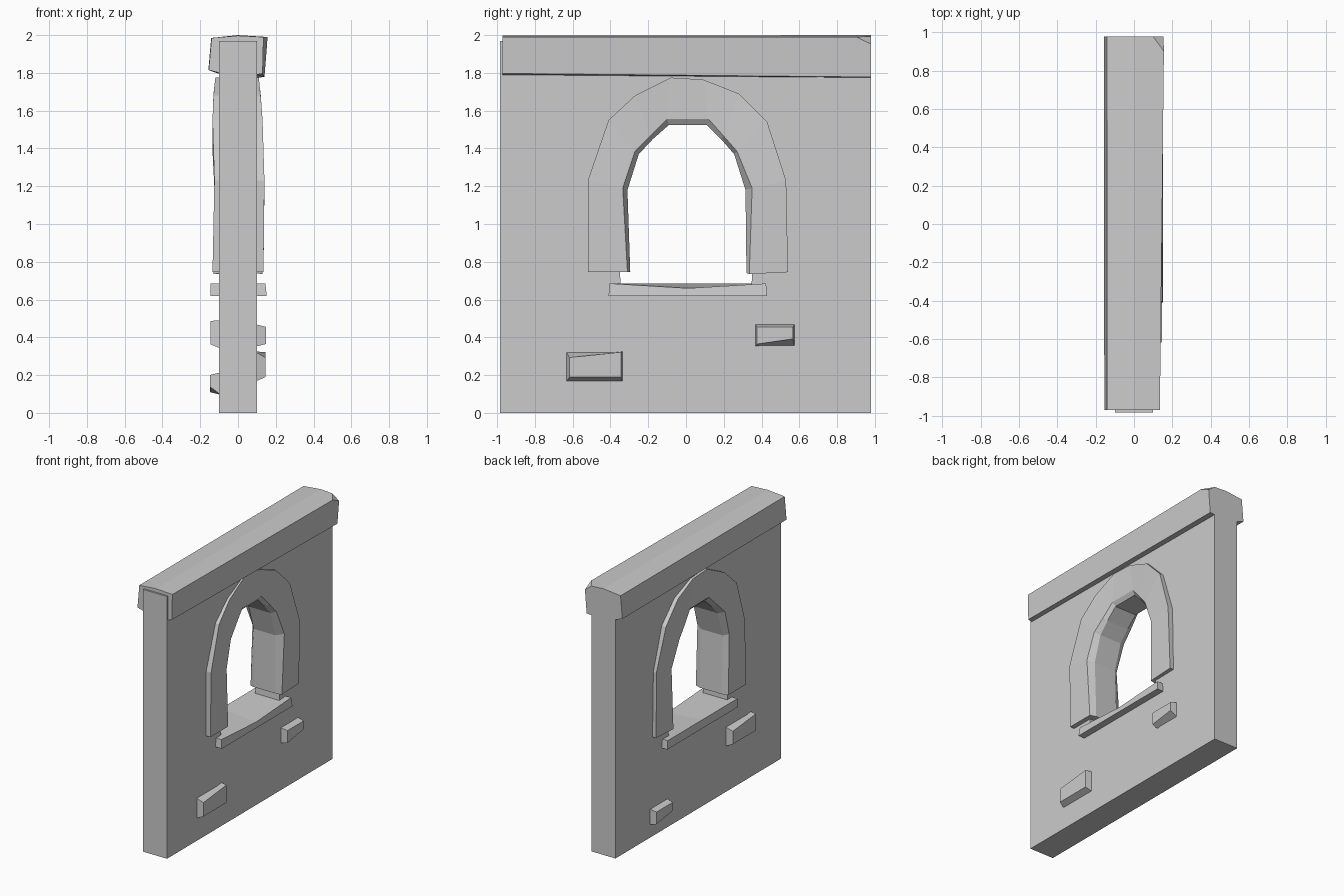
import bpy, bmesh
from mathutils import Vector

if "Cube" in bpy.data.objects:
    bpy.data.objects.remove(bpy.data.objects["Cube"])


def finish(name, bm):
    bmesh.ops.recalc_face_normals(bm, faces=bm.faces)
    mesh = bpy.data.meshes.new(name)
    bm.to_mesh(mesh)
    bm.free()
    ob = bpy.data.objects.new(name, mesh)
    bpy.context.collection.objects.link(ob)
    return ob


def loft(rings):
    """Skin a row of closed cross-sections and cap both ends."""
    bm = bmesh.new()
    rows = [[bm.verts.new(p) for p in ring] for ring in rings]
    n = len(rows[0])
    for a, b in zip(rows, rows[1:]):
        for i in range(n):
            j = (i + 1) % n
            bm.faces.new((a[i], a[j], b[j], b[i]))
    bm.faces.new(rows[0])
    bm.faces.new(rows[-1])
    return bm


def slab(outline, x0, x1):
    """Extrude a (y, z) outline along x."""
    return loft([[(x, y, z) for y, z in outline] for x in (x0, x1)])


# Wall panel with the window opening cut out
wall = finish("wall", slab([(-.985, 0), (.98, 0), (.98, 1.97), (-.985, 1.97)], -.1, .1))
opening = [(-.345, .65), (-.37, 1.2), (-.3, 1.42), (-.12, 1.6),
           (.12, 1.6), (.3, 1.42), (.38, 1.2), (.345, .65)]
cutter = finish("opening_cutter", slab(opening, -.3, .3))
cutter.hide_render = True
mod = wall.modifiers.new("opening", 'BOOLEAN')
mod.operation = 'DIFFERENCE'
mod.solver = 'EXACT'
mod.object = cutter
bpy.context.view_layer.objects.active = wall
bpy.ops.object.modifier_apply(modifier=mod.name)
bpy.data.objects.remove(cutter)

# Stone arch: outer edge, inner edge, reveal, depth on each side
stations = [
    ((-.52, .745), (-.31, .745), (-.295, .745), .135, .135),
    ((-.52, 1.23), (-.335, 1.19), (-.31, 1.18), .14, .125),
    ((-.41, 1.55), (-.27, 1.385), (-.25, 1.37), .13, .135),
    ((-.27, 1.68), (-.19, 1.465), (-.175, 1.45), .12, .13),
    ((-.08, 1.775), (-.10, 1.555), (-.09, 1.525), .11, .12),
    ((.09, 1.765), (.12, 1.555), (.11, 1.525), .11, .12),
    ((.28, 1.69), (.20, 1.465), (.185, 1.45), .12, .13),
    ((.43, 1.54), (.27, 1.385), (.255, 1.37), .13, .135),
    ((.53, 1.23), (.35, 1.19), (.315, 1.18), .14, .125),
    ((.54, .745), (.335, .735), (.32, .74), .13, .13),
]
finish("window_arch", loft([
    [(-b, *o), (f, *o), (f, *i), (.09, *r), (-.09, *r), (-b, *i)]
    for o, i, r, f, b in stations]))

# Window sill with a worn dip in the middle of its front edge
finish("window_sill", loft([
    [(-.145, y, .62), (.152, y, .62), (.145, y * .985, zf), (-.145, y * .985, .685)]
    for y, zf in ((-.41, .685), (.01, .66), (.43, .685))]))

# Capping beam, slightly skewed, with one broken corner
ends = [
    (-.972, [(-.14, 1.985), (-.155, 1.815), (-.1, 1.8), (.1, 1.79),
             (.13, 1.797), (.135, 1.99), (0, 1.997)]),
    (.98, [(-.142, 1.985), (-.157, 1.815), (-.1, 1.795), (.1, 1.775),
           (.14, 1.778), (.157, 1.99), (0, 2.0)]),
]
bm = loft([[(x, y, z) for x, z in sec] for y, sec in ends])
a, b, c = Vector((.1, .98, 1.993)), Vector((.157, .9, 1.99)), Vector((.157, .98, 1.95))
normal = (b - a).cross(c - a)
if normal.x < 0:
    normal.negate()
cut = bmesh.ops.bisect_plane(bm, geom=bm.verts[:] + bm.edges[:] + bm.faces[:],
                             plane_co=a, plane_no=normal, clear_outer=True)
bmesh.ops.holes_fill(bm, edges=[e for e in bm.edges if e.is_boundary])
finish("cap_beam", bm)


# Raised stones on both wall faces (side is +1 or -1)
def stone(name, side, y, z, w, h, depth, face):
    base = [(0, 0), (1, 0), (1, 1), (0, 1)]
    finish(name, loft([
        [(side * .09, y + side * u * w, z + v * h) for u, v in base],
        [(side * depth, y + side * u * w, z + v * h) for u, v in face]]))


large = [(.06, .15), (.97, .15), (.97, .98), (.06, .8)]
small = [(.05, .12), (.96, .35), (.96, .88), (.05, .88)]
stone("large_stone_right", 1, -.635, .165, .3, .16, .145, large)
stone("small_stone_right", 1, .365, .35, .21, .12, .148, small)
stone("large_stone_left", -1, -.33, .34, .3, .15, .145, large)
stone("small_stone_left", -1, .57, .095, .21, .12, .147, small)
